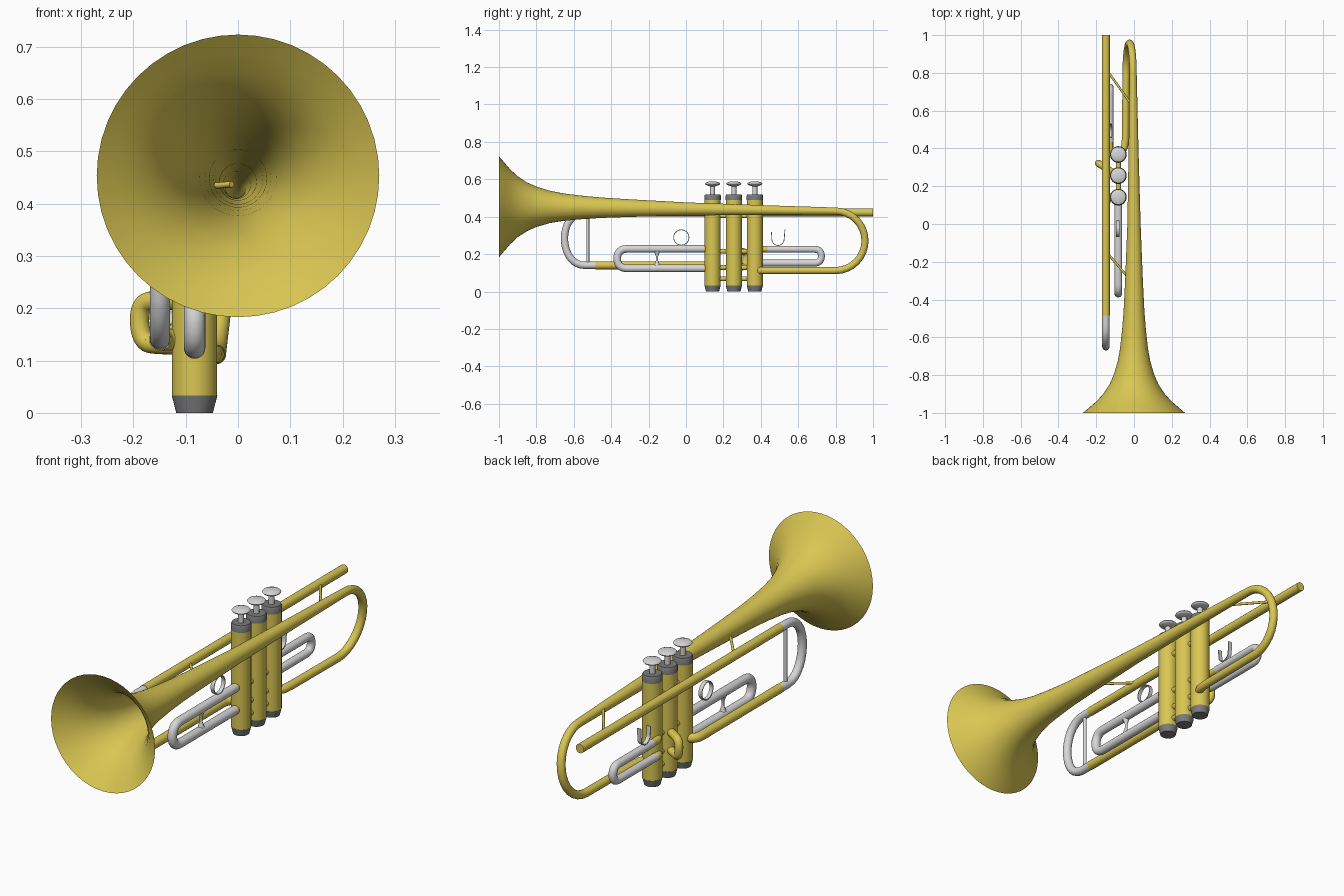
import bpy, bmesh, math
from mathutils import Vector

if "Cube" in bpy.data.objects:
    bpy.data.objects.remove(bpy.data.objects["Cube"])


def mat(name, c):
    m = bpy.data.materials.new(name)
    m.diffuse_color = (*c, 1)
    m.use_nodes = True
    m.node_tree.nodes["Principled BSDF"].inputs["Base Color"].default_value = m.diffuse_color
    return m


GOLD = mat("brass_gold", (0.70, 0.57, 0.085))
SILVER = mat("silver", (0.68, 0.68, 0.68))
GREY = mat("dark_grey", (0.20, 0.20, 0.20))


def shade(ob, angle=30):
    bpy.ops.object.select_all(action='DESELECT')
    ob.select_set(True)
    bpy.context.view_layer.objects.active = ob
    bpy.ops.object.shade_smooth_by_angle(angle=math.radians(angle))


def rounded(pts, r, seg=6):
    """Path with its inner corners rounded by distance r."""
    p = [Vector(q) for q in pts]
    out = [p[0]]
    for a, b, c in zip(p, p[1:], p[2:]):
        u, v = a - b, c - b
        s = b + u.normalized() * min(r, u.length * 0.49)
        e = b + v.normalized() * min(r, v.length * 0.49)
        for i in range(seg + 1):
            t = i / seg
            out.append(s * (1 - t) ** 2 + b * 2 * t * (1 - t) * 0.92
                       + (s + e) * 0.5 * 2 * t * (1 - t) * 0.08 + e * t * t)
    return out + [p[-1]]


def tube(name, pts, radii, m, res=8, caps=True, smooth=True):
    cu = bpy.data.curves.new(name, 'CURVE')
    cu.dimensions = '3D'
    cu.bevel_depth = 1.0
    cu.bevel_resolution = res
    cu.use_fill_caps = caps
    sp = cu.splines.new('POLY')
    sp.points.add(len(pts) - 1)
    for i, q in enumerate(pts):
        sp.points[i].co = (*q, 1)
        sp.points[i].radius = radii[i] if isinstance(radii, list) else radii
    cu.materials.append(m)
    ob = bpy.data.objects.new(name, cu)
    bpy.context.collection.objects.link(ob)
    bpy.ops.object.select_all(action='DESELECT')
    ob.select_set(True)
    bpy.context.view_layer.objects.active = ob
    bpy.ops.object.convert(target='MESH')
    ob = bpy.context.view_layer.objects.active
    if smooth:
        shade(ob, 40)
    return ob


def lathe(name, x, y, prof, m, n=40):
    """Vertical turned part from (radius, z) pairs."""
    bm = bmesh.new()
    rings = [[bm.verts.new((x + r * math.cos(2 * math.pi * i / n),
                            y + r * math.sin(2 * math.pi * i / n), z))
              for i in range(n)] for r, z in prof]
    for a, b in zip(rings, rings[1:]):
        for i in range(n):
            j = (i + 1) % n
            bm.faces.new((a[i], a[j], b[j], b[i]))
    bm.faces.new(rings[0][::-1])
    bm.faces.new(rings[-1])
    me = bpy.data.meshes.new(name)
    bm.to_mesh(me)
    bm.free()
    me.materials.append(m)
    ob = bpy.data.objects.new(name, me)
    bpy.context.collection.objects.link(ob)
    shade(ob)
    return ob


def strip(name, x, pts, width, thick, m, closed=False):
    """Flat metal band following (y, z) points, widened along x."""
    bm = bmesh.new()
    rows = [[bm.verts.new((x + s * width / 2, y, z)) for s in (-1, 1)] for y, z in pts]
    pairs = list(zip(rows, rows[1:])) + ([(rows[-1], rows[0])] if closed else [])
    for a, b in pairs:
        bm.faces.new((a[0], a[1], b[1], b[0]))
    me = bpy.data.meshes.new(name)
    bm.to_mesh(me)
    bm.free()
    me.materials.append(m)
    ob = bpy.data.objects.new(name, me)
    bpy.context.collection.objects.link(ob)
    mod = ob.modifiers.new("thickness", 'SOLIDIFY')
    mod.thickness = thick
    mod.offset = 0


# bell, main tube and rear bow in one tapering sweep
prof = [(-1, .27), (-.97, .235), (-.94, .2), (-.9, .163), (-.85, .13), (-.8, .108),
        (-.73, .087), (-.66, .074), (-.56, .063), (-.46, .055), (-.3, .047),
        (0, .035), (.4, .026), (.8, .019)]
pts = [(-.006 * max(0, y), y, .453 - .023 * max(0, (y + .8) / 1.6)) for y, r in prof]
rad = [r for y, r in prof]
for i in range(1, 17):
    a = math.pi * i / 16
    k = (1 - math.cos(a)) / 2
    pts.append((-.005 - .037 * k, .8 + .157 * math.sin(a), .43 - .318 * k))
    rad.append(.019)
for q in [(-.045, .45, .112), (-.05, .41, .112), (-.062, .385, .112), (-.083, .372, .112)]:
    pts.append(q)
    rad.append(.019)
tube("bell_and_bow", pts, rad, GOLD, res=22, caps=False, smooth=False)

# lead pipe, front tuning crook and lower return pipe
LX = -.149
tube("lead_pipe", [(LX, -.484, .423), (LX, 1, .423)], .021, GOLD)
tube("tuning_crook", rounded([(LX, -.47, .423), (LX, -.605, .423), (LX, -.665, .29),
                              (LX, -.61, .14), (LX, -.47, .14)], .085), .0195, SILVER)
tube("crook_brace", [(LX, -.525, .15), (LX, -.525, .41)], .008, SILVER)
tube("return_pipe", rounded([(LX, -.484, .14), (LX, .142, .14), (-.09, .142, .14)], .05),
     .021, GOLD)

# three valves
VX = -.083
VY = (.142, .256, .368)
for i, y in enumerate(VY):
    n = str(i + 1)
    lathe("valve_casing_" + n, VX, y, [(.043, .032), (.043, .49)], GOLD)
    lathe("valve_bottom_cap_" + n, VX, y, [(.035, 0), (.0435, .033)], GREY)
    lathe("valve_top_cap_" + n, VX, y, [(.044, .488), (.044, .512), (.04, .52)], GREY)
    lathe("valve_stem_" + n, VX, y, [(.013, .515), (.013, .57)], SILVER)
    lathe("finger_button_" + n, VX, y, [(.014, .562), (.036, .57), (.041, .576), (.036, .582),
                                        (.022, .587), (.008, .588)], SILVER)

# short knuckles between the valves
for i, z in enumerate((.068, .128, .215, .405)):
    tube("valve_knuckle_%d" % (i + 1), [(VX, VY[0], z), (VX, VY[2], z)], .013, GOLD)

# front slide on the first valve
tube("front_slide", rounded([(VX, .095, .228), (VX, -.368, .228), (VX, -.368, .124),
                             (VX, .095, .124)], .05), .0205, SILVER)
for z in (.228, .124):
    tube("front_slide_sleeve", [(VX, .12, z), (VX, .085, z)], .0195, GOLD)
lathe("front_slide_brace", VX, -.155, [(.016, .135), (.012, .15), (.006, .165), (.006, .187),
                                       (.012, .202), (.016, .216)], SILVER, 16)

# rear slide on the third valve
RX = -.127
tube("rear_slide", rounded([(RX, .435, .226), (RX, .724, .226), (RX, .724, .152),
                            (RX, .405, .152)], .036), .0185, SILVER)
for z, y in ((.226, .44), (.152, .41)):
    tube("rear_slide_sleeve", rounded([(-.09, .368, z), (RX, .375, z), (RX, y, z)], .03),
         .017, GOLD)

# small side loop on the middle valve
tube("middle_slide", rounded([(-.09, .26, .214), (-.15, .296, .216), (-.19, .322, .21),
                              (-.186, .32, .135), (-.15, .296, .13), (-.09, .26, .13)],
                             .035), .0185, GOLD)

# finger ring and thumb hook
strip("finger_ring", VX - .003, [(-.025 + .041 * math.cos(2 * math.pi * i / 28),
                                  .289 + .041 * math.sin(2 * math.pi * i / 28))
                                 for i in range(28)], .018, .004, SILVER, True)
hook = [(.457, .318)] + [(.492 - .033 * math.cos(math.pi * i / 10),
                          .28 - .034 * math.sin(math.pi * i / 10)) for i in range(11)]
strip("thumb_hook", RX, hook + [(.529, .332)], .02, .004, SILVER)

# thin braces from lead pipe to bell tube
for y0, y1 in ((.81, .63), (-.155, -.305)):
    tube("body_brace", [(-.14, y0, .425), (-.012, y1, .437)], .006, GOLD, 4)
